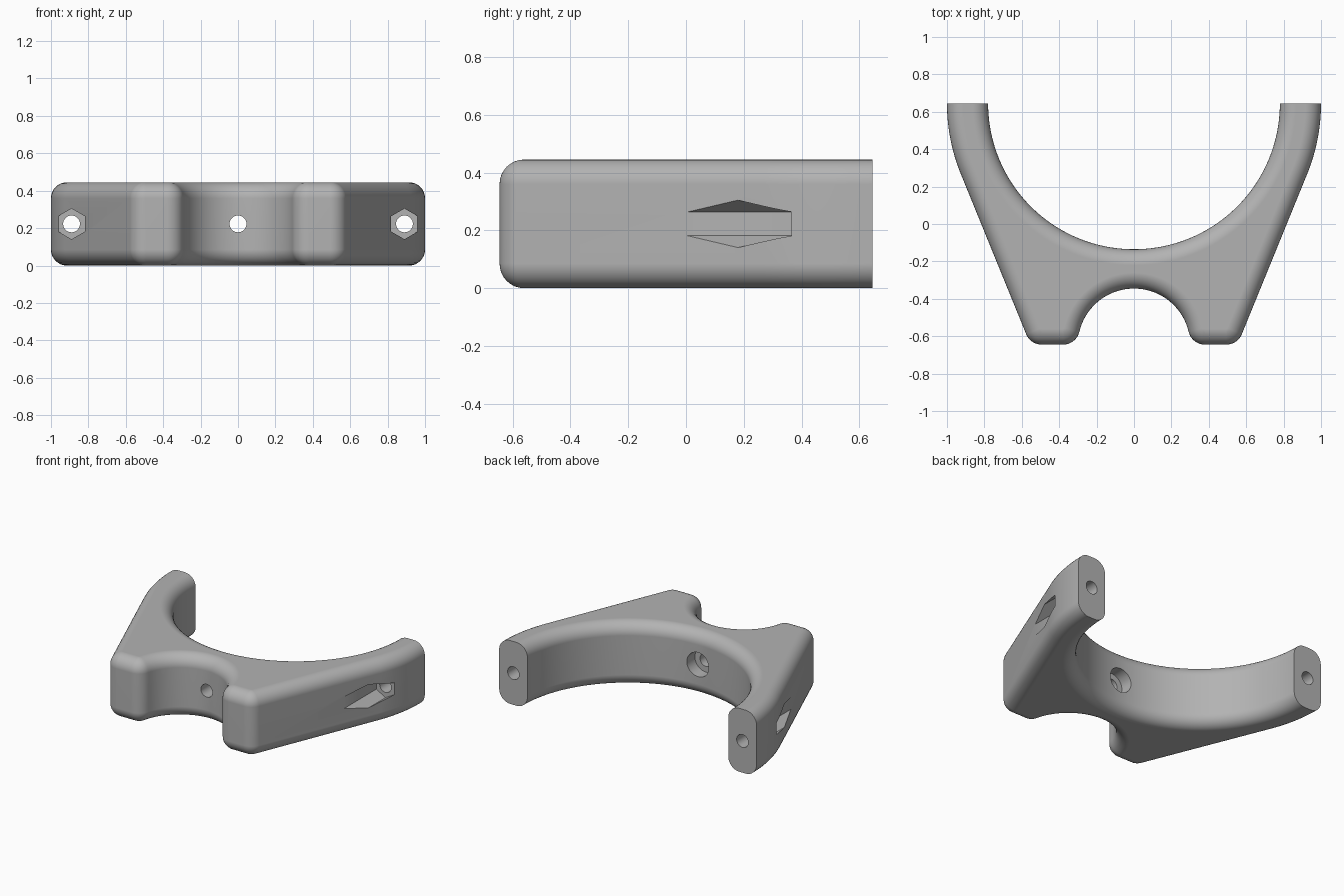
import bpy, bmesh
from math import sin, cos, radians, degrees, sqrt, atan2, pi
from mathutils import Matrix

if "Cube" in bpy.data.objects:
    bpy.data.objects.remove(bpy.data.objects["Cube"])

HALF = 0.645          # half depth, also the height of the arc centres in y
HEIGHT = 0.445
MID = HEIGHT / 2
ROUND = 0.085         # edge rounding
FILLET = 0.09         # corner rounding in plan
SADDLE, OUTER, ARCH = 0.78, 1.0, 0.30
SLOPE = -22.2         # direction the straight flank faces

grey = bpy.data.materials.new("matte grey")
grey.use_nodes = True
colour = (0.45, 0.45, 0.45, 1)
grey.diffuse_color = colour
grey.node_tree.nodes["Principled BSDF"].inputs["Base Color"].default_value = colour


def arc(cx, cy, r, start, end, steps):
    angles = [radians(start + (end - start) * i / steps) for i in range(steps + 1)]
    return [(cx + r * cos(a), cy + r * sin(a)) for a in angles]


def outline(d):
    """Closed plan outline, shrunk inward by d."""
    foot_y = FILLET - HALF
    flank_x = (OUTER - FILLET + (foot_y - HALF) * -sin(radians(SLOPE))) / cos(radians(SLOPE))
    arch_x = sqrt((ARCH + FILLET) ** 2 - FILLET ** 2)
    lean = degrees(atan2(FILLET, arch_x))
    half = arc(0, HALF, OUTER - d, 0, SLOPE, 12)
    half += arc(flank_x, foot_y, FILLET - d, SLOPE, -90, 8)
    half += arc(arch_x, foot_y, FILLET - d, -90, lean - 180, 8)
    half += arc(0, -HALF, ARCH + d, lean, 90, 20)
    saddle = arc(0, HALF, SADDLE + d, 180, 360, 80)
    return half + [(-x, y) for x, y in reversed(half[:-1])] + saddle


def new_object(name, bm):
    bmesh.ops.recalc_face_normals(bm, faces=bm.faces)
    mesh = bpy.data.meshes.new(name)
    bm.to_mesh(mesh)
    bm.free()
    mesh.materials.append(grey)
    obj = bpy.data.objects.new(name, mesh)
    bpy.context.collection.objects.link(obj)
    return obj


# Bracket body: stacked outlines give the rounded top and bottom edges
turns = [pi / 2 * i / 8 for i in range(9)]
lower = [(ROUND * (1 - sin(a)), ROUND * (1 - cos(a))) for a in turns]
layers = lower + [(d, HEIGHT - z) for d, z in reversed(lower)]
bm = bmesh.new()
rings = [[bm.verts.new((x, y, z)) for x, y in outline(d)] for d, z in layers]
for low, high in zip(rings, rings[1:]):
    for i in range(len(low)):
        j = (i + 1) % len(low)
        bm.faces.new((low[i], low[j], high[j], high[i]))
bm.faces.new(rings[0])
bm.faces.new(rings[-1])
body = new_object("bracket_body", bm)


def cut(name, x, y0, y1, radius, sides):
    """Subtract a prism lying along y; a corner points up."""
    bm = bmesh.new()
    bmesh.ops.create_cone(bm, cap_ends=True, segments=sides, radius1=radius,
                          radius2=radius, depth=y1 - y0)
    bmesh.ops.transform(bm, verts=bm.verts, matrix=Matrix.Translation(
        (x, (y0 + y1) / 2, MID)) @ Matrix.Rotation(pi / 2, 4, "X"))
    cutter = new_object(name, bm)
    cutter.hide_render = True
    mod = body.modifiers.new(name, "BOOLEAN")
    mod.operation = "DIFFERENCE"
    mod.solver = "EXACT"
    mod.object = cutter
    bpy.ops.object.modifier_apply(modifier=mod.name)
    bpy.data.objects.remove(cutter)


bpy.context.view_layer.objects.active = body
body.select_set(True)

# Arm bolt holes with open hexagonal nut pockets
for side in (-1, 1):
    cut("nut_pocket", side * 0.89, -0.3, 0.365, 0.082, 6)
    cut("arm_bolt_hole", side * 0.89, 0.3, 0.8, 0.045, 32)

# Centre bolt hole, counterbored from the saddle
cut("centre_bolt_hole", 0, -0.5, 0.1, 0.045, 32)
cut("centre_counterbore", 0, -0.22, 0.1, 0.085, 40)

# Smooth shading with crisp cut edges
bpy.ops.object.shade_smooth_by_angle(angle=radians(30))
weighted = body.modifiers.new("weighted_normals", "WEIGHTED_NORMAL")
weighted.keep_sharp = True
